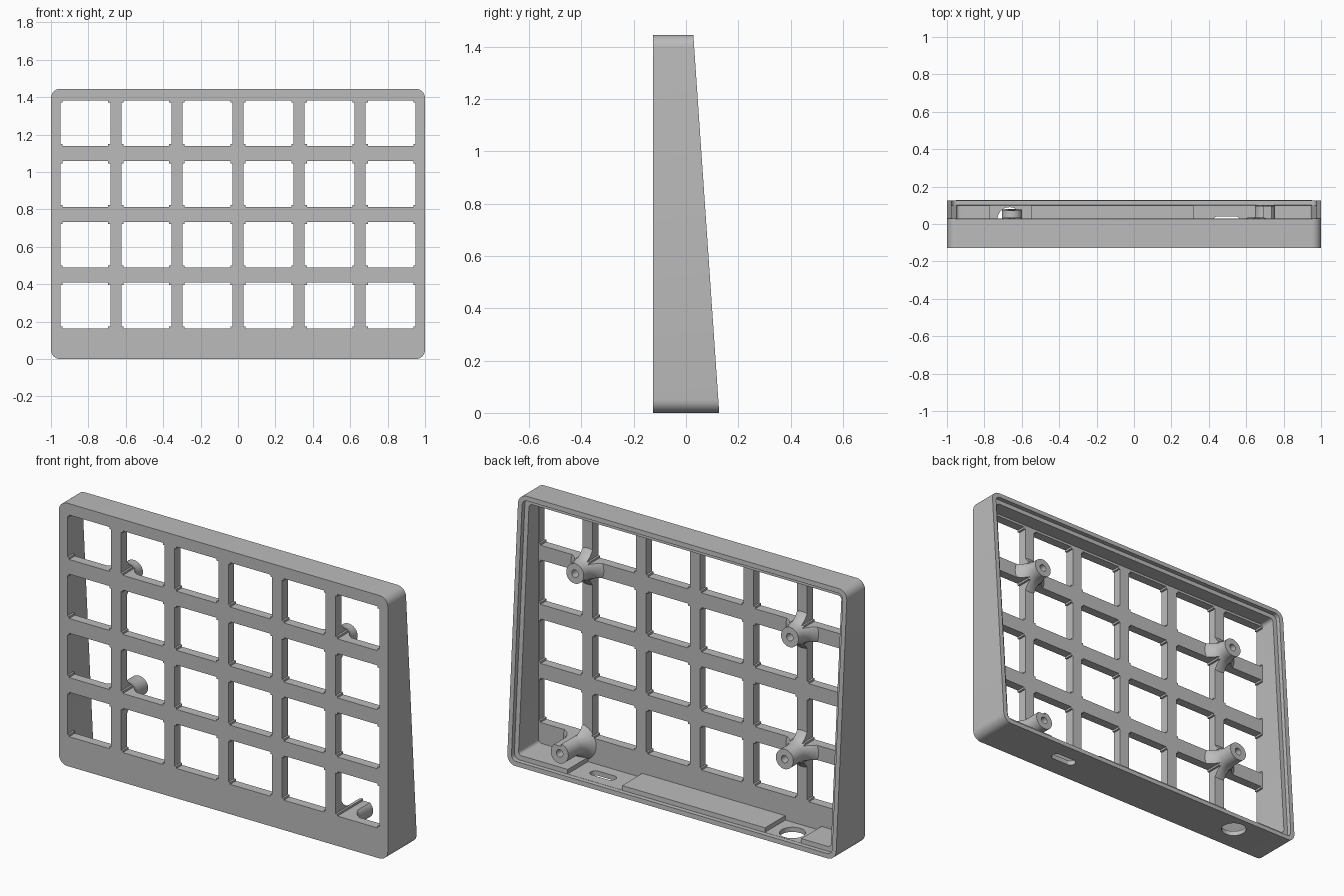
import bpy, bmesh, math

cube = bpy.data.objects.get("Cube")
if cube:
    bpy.data.objects.remove(cube, do_unlink=True)

HEIGHT, FRONT, LIP, WALL = 1.445, -0.127, 0.025, 0.05
PLATE_BACK = FRONT + 0.05
DEEP = 0.4

grey = bpy.data.materials.new("matte grey")
grey.use_nodes = True
colour = (0.5, 0.5, 0.5, 1)
grey.diffuse_color = colour
grey.node_tree.nodes["Principled BSDF"].inputs["Base Color"].default_value = colour


def back(z, drop=0.0):
    """Depth of the sloping back plane at height z."""
    return 0.127 - 0.0685 * z - drop


def loft(name, stacks):
    """Closed solids, each skinned through a stack of matching rings."""
    bm = bmesh.new()
    for rings in stacks:
        loops = [[bm.verts.new(p) for p in ring] for ring in rings]
        count = len(loops[0])
        for a, b in zip(loops, loops[1:]):
            for i in range(count):
                j = (i + 1) % count
                bm.faces.new((a[i], a[j], b[j], b[i]))
        bm.faces.new(loops[0])
        bm.faces.new(loops[-1])
    bmesh.ops.recalc_face_normals(bm, faces=bm.faces)
    mesh = bpy.data.meshes.new(name)
    bm.to_mesh(mesh)
    bm.free()
    obj = bpy.data.objects.new(name, mesh)
    bpy.context.scene.collection.objects.link(obj)
    mesh.materials.append(grey)
    return obj


def ring_y(outline, depth):
    """Place an (x, z) outline at a depth, constant or following the slope."""
    return [(x, depth(z) if callable(depth) else depth, z) for x, z in outline]


def prism(name, outlines, y0, y1):
    return loft(name, [[ring_y(o, y0), ring_y(o, y1)] for o in outlines])


def upright(name, outline, z0, z1):
    return loft(name, [[[(x, y, z) for x, y in outline] for z in (z0, z1)]])


def rounded(x0, x1, z0, z1, r, steps=8):
    pts = []
    corners = ((x1 - r, z1 - r), (x0 + r, z1 - r), (x0 + r, z0 + r), (x1 - r, z0 + r))
    for k, (cx, cz) in enumerate(corners):
        for i in range(steps + 1):
            a = math.pi / 2 * (k + i / steps)
            pts.append((cx + r * math.cos(a), cz + r * math.sin(a)))
    return pts


def circle(cx, cz, r, steps=32):
    return [(cx + r * math.cos(math.tau * i / steps), cz + r * math.sin(math.tau * i / steps))
            for i in range(steps)]


def inset(d, r):
    return rounded(-1 + d, 1 - d, d, HEIGHT - d, r)


def combine(body, tool, operation):
    mod = body.modifiers.new(operation, "BOOLEAN")
    mod.operation, mod.solver, mod.object = operation, "EXACT", tool
    graph = bpy.context.evaluated_depsgraph_get()
    mesh = bpy.data.meshes.new_from_object(body.evaluated_get(graph))
    body.modifiers.clear()
    body.data = mesh
    bpy.data.objects.remove(tool, do_unlink=True)


# Wedge shaped shell with cavity and a stepped rim for the back cover
case = prism("case", [inset(0, 0.05)], FRONT, back)
combine(case, prism("cavity", [inset(WALL, 0.02)], PLATE_BACK, DEEP), "DIFFERENCE")
combine(case, prism("rim_step", [inset(LIP, 0.03)], lambda z: back(z, 0.025), DEEP), "DIFFERENCE")

# Thinned floor pockets around the two ports
pockets = [[(a, 0.026), (b, 0.026), (b, 0.1), (a, 0.1)] for a, b in ((0.32, 0.65), (-0.77, -0.55))]
combine(case, prism("floor_pockets", pockets, PLATE_BACK, DEEP), "DIFFERENCE")

# Flared screw posts ending just below the back plane
posts = [(0.653, 1.1), (-0.653, 1.1), (-0.653, 0.447), (0.7, 0.125)]
for x, z in posts:
    flare = [(0.1, PLATE_BACK - 0.01), (0.1, PLATE_BACK), (0.075, PLATE_BACK + 0.02),
             (0.06, PLATE_BACK + 0.045), (0.053, PLATE_BACK + 0.07),
             (0.053, lambda h: back(h, 0.02))]
    post = loft("post", [[ring_y(circle(x, z, r), y) for r, y in flare]])
    combine(case, post, "UNION")

# Grid of openings with small corner tabs
W, H, TAB = 0.133, 0.122, 0.011
windows = []
for col in range(6):
    for row in range(4):
        cx, cz = -0.816 + 0.3264 * col, 0.286 + 0.3248 * row
        outline = []
        for sx, sz in ((1, 1), (-1, 1), (-1, -1), (1, -1)):
            corner = [(W, H - TAB), (W - TAB, H - TAB), (W - TAB, H)]
            if sx != sz:
                corner.reverse()
            outline += [(cx + sx * px, cz + sz * pz) for px, pz in corner]
        windows.append(outline)
combine(case, prism("windows", windows, -DEEP, DEEP), "DIFFERENCE")

# Screw holes
holes = [circle(x, z, 0.02, 20) for x, z in posts]
combine(case, prism("screw_holes", holes, PLATE_BACK + 0.03, DEEP), "DIFFERENCE")

# Ports through the bottom wall: a slot and a round hole
combine(case, upright("slot", rounded(0.42, 0.57, -0.015, 0.04, 0.027), -0.1, 0.08), "DIFFERENCE")
combine(case, upright("round_port", circle(-0.665, 0.025, 0.065), -0.1, 0.08), "DIFFERENCE")

bpy.ops.object.select_all(action="DESELECT")
case.select_set(True)
bpy.context.view_layer.objects.active = case
bpy.ops.object.shade_smooth_by_angle(angle=math.radians(30))
